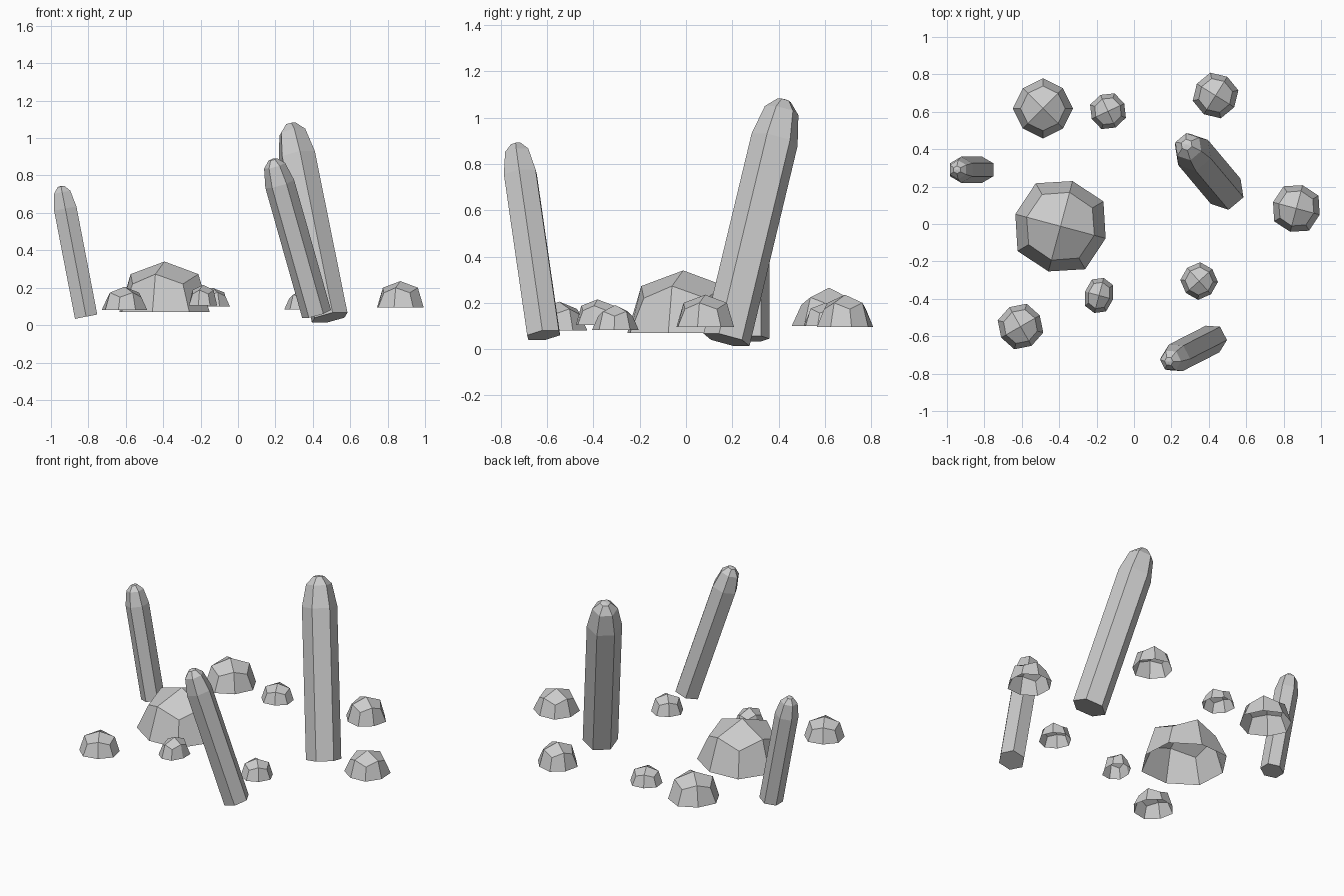
import bpy, bmesh, math
from mathutils import Matrix, Vector

if "Cube" in bpy.data.objects:
    bpy.data.objects.remove(bpy.data.objects["Cube"])


def finish(name, bm, matrix):
    bm.transform(matrix)
    bmesh.ops.recalc_face_normals(bm, faces=bm.faces[:])
    mesh = bpy.data.meshes.new(name)
    bm.to_mesh(mesh)
    bm.free()
    bpy.context.collection.objects.link(bpy.data.objects.new(name, mesh))


# Half of a rounded, once-subdivided cube, open underneath
def boulder(name, x, y, base, size_x, size_y, height, turn):
    bm = bmesh.new()
    bmesh.ops.create_cube(bm, size=2)
    bmesh.ops.subdivide_edges(bm, edges=bm.edges[:], cuts=1, use_grid_fill=True)
    bmesh.ops.delete(bm, geom=[v for v in bm.verts if v.co.z < -0.5], context='VERTS')
    shrink = {1: 1.0, 2: 0.75, 3: 5 / 9}
    for v in bm.verts:
        v.co *= shrink[sum(abs(c) > 0.5 for c in v.co)]
    finish(name, bm, Matrix.Translation((x, y, base))
           @ Matrix.Rotation(math.radians(turn), 4, 'Z')
           @ Matrix.Diagonal((size_x, size_y, height, 1)))


# Six-sided column with a rounded tip, leaning from foot to tip
def pillar(name, foot, tip, r):
    foot, lean = Vector(foot), Vector(tip) - Vector(foot)
    length = lean.length
    bm = bmesh.new()
    profile = [(r, 0), (r, length - 1.77 * r), (0.73 * r, length - 0.5 * r),
               (0.3 * r, length - 0.06 * r)]
    rings = [[bm.verts.new((a * math.cos(math.radians(30 + 60 * k)),
                            a * math.sin(math.radians(30 + 60 * k)), z))
              for k in range(6)] for a, z in profile]
    apex = bm.verts.new((0, 0, length))
    bm.faces.new(rings[0])
    for k in range(6):
        n = (k + 1) % 6
        for low, high in zip(rings, rings[1:]):
            bm.faces.new((low[k], low[n], high[n], high[k]))
        bm.faces.new((rings[-1][k], rings[-1][n], apex))
    heading = math.atan2(lean.y, lean.x)
    tilt = math.acos(lean.z / length)
    finish(name, bm, Matrix.Translation(foot) @ Matrix.Rotation(heading, 4, 'Z')
           @ Matrix.Rotation(tilt, 4, 'Y'))


# Leaning pillars
pillar("tall_pillar", (0.49, 0.175, 0.04), (0.28, 0.425, 1.08), 0.104)
pillar("middle_pillar", (0.42, -0.615, 0.06), (0.185, -0.735, 0.89), 0.08)
pillar("small_pillar", (-0.812, 0.29, 0.045), (-0.947, 0.29, 0.745), 0.07)

# Large boulder and the small ones scattered around it
boulder("large_boulder", -0.393, -0.012, 0.07, 0.25, 0.25, 0.27, -15)
for i, spec in enumerate([
    (-0.487, 0.618, 0.10, 0.152, 0.152, 0.165, 45),
    (-0.139, 0.603, 0.10, 0.096, 0.096, 0.10, 25),
    (0.436, 0.687, 0.095, 0.118, 0.118, 0.14, -32),
    (0.868, 0.083, 0.095, 0.129, 0.129, 0.14, -15),
    (0.348, -0.305, 0.083, 0.095, 0.095, 0.107, 42),
    (-0.187, -0.382, 0.105, 0.078, 0.097, 0.11, -15),
    (-0.607, -0.548, 0.08, 0.119, 0.119, 0.125, 30),
]):
    boulder(f"small_boulder_{i + 1}", *spec)
